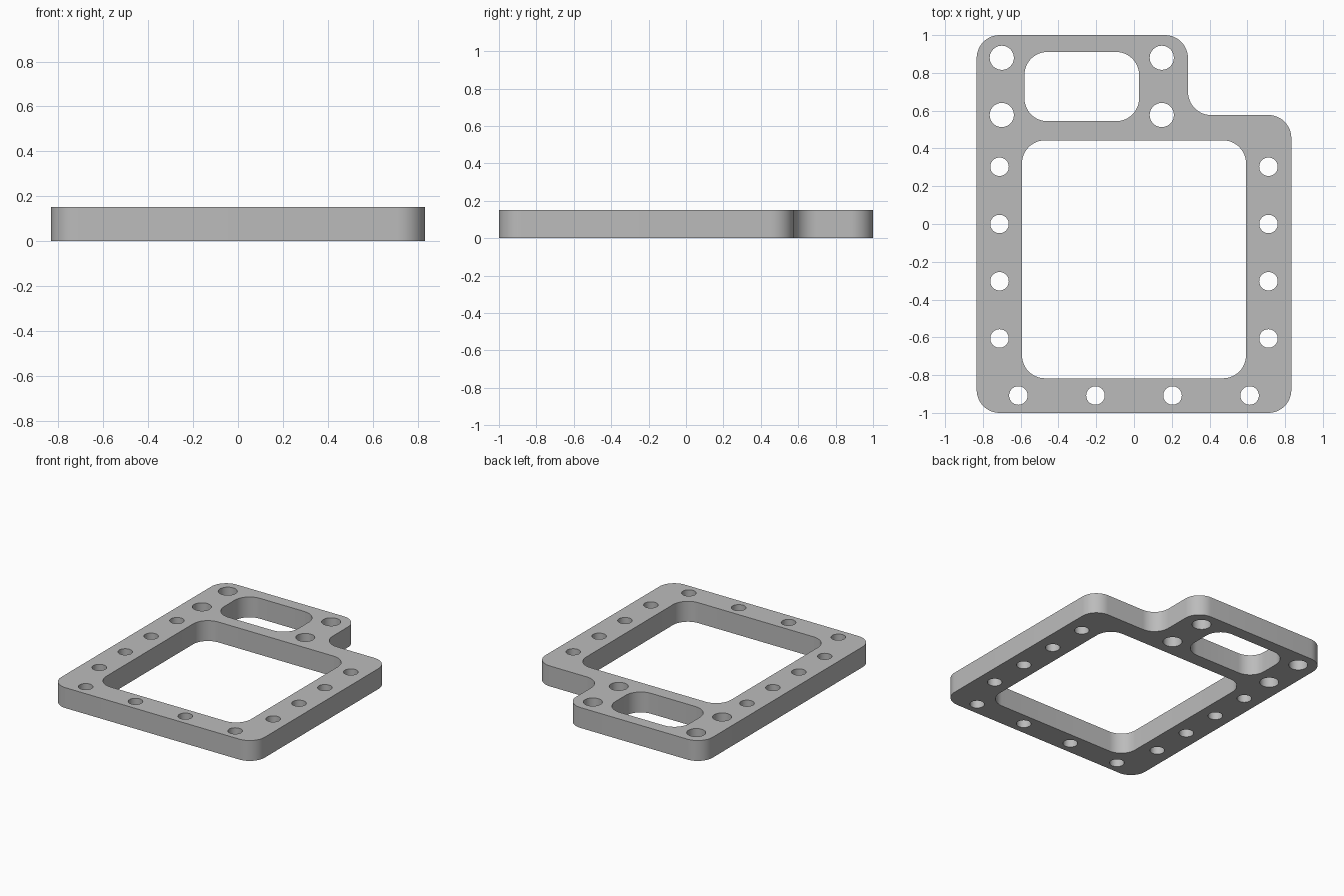
import bpy, bmesh
from math import pi, cos, sin, radians
from mathutils import Vector

cube = bpy.data.objects.get("Cube")
if cube:
    bpy.data.objects.remove(cube, do_unlink=True)

THICK = 0.151
CORNER = 0.122
HALF_W = 0.833


def rounded(points, r, steps=12):
    """Round every right-angled corner of a closed outline, convex or concave."""
    out = []
    for i, p in enumerate(points):
        p = Vector(p)
        a = (Vector(points[i - 1]) - p).normalized() * r
        b = (Vector(points[(i + 1) % len(points)]) - p).normalized() * r
        for k in range(steps + 1):
            t = k / steps * pi / 2
            out.append(p + a * (1 - sin(t)) + b * (1 - cos(t)))
    return out


def rectangle(x0, x1, y0, y1):
    return [(x0, y0), (x1, y0), (x1, y1), (x0, y1)]


def circle(x, y, r, n=40):
    return [Vector((x + r * cos(2 * pi * k / n), y + r * sin(2 * pi * k / n)))
            for k in range(n)]


# Outer outline with the tab at the back, then the two windows
loops = [
    rounded([(-HALF_W, -1), (HALF_W, -1), (HALF_W, 0.577),
             (0.286, 0.577), (0.286, 1), (-HALF_W, 1)], CORNER),
    rounded(rectangle(-0.593, 0.593, -0.817, 0.443), CORNER),
    rounded(rectangle(-0.58, 0.027, 0.544, 0.911), CORNER),
]

# Large holes around the tab window
loops += [circle(x, y, 0.064) for x in (-0.7, 0.147) for y in (0.577, 0.88)]

# Small holes along the sides and the front rail
loops += [circle(s * 0.712, 0.303 - 0.303 * k, 0.049) for s in (-1, 1) for k in range(4)]
loops += [circle(-0.612 + 0.408 * k, -0.908, 0.049) for k in range(4)]

# Fill the profile and extrude it into a plate
bm = bmesh.new()
edges = []
for loop in loops:
    verts = [bm.verts.new((p.x, p.y, 0)) for p in loop]
    edges += [bm.edges.new((verts[i - 1], verts[i])) for i in range(len(verts))]
bmesh.ops.triangle_fill(bm, edges=edges, use_beauty=True, use_dissolve=False)
top = bmesh.ops.extrude_face_region(bm, geom=bm.faces[:], use_keep_orig=True)
bmesh.ops.translate(bm, vec=(0, 0, THICK),
                    verts=[g for g in top["geom"] if isinstance(g, bmesh.types.BMVert)])
bmesh.ops.recalc_face_normals(bm, faces=bm.faces[:])

mesh = bpy.data.meshes.new("mounting_plate")
bm.to_mesh(mesh)
bm.free()
plate = bpy.data.objects.new("mounting_plate", mesh)
bpy.context.collection.objects.link(plate)

# Plain grey material
grey = bpy.data.materials.new("plain grey")
grey.use_nodes = True
colour = (0.5, 0.5, 0.5, 1)
grey.diffuse_color = colour
grey.node_tree.nodes["Principled BSDF"].inputs["Base Color"].default_value = colour
mesh.materials.append(grey)

bpy.ops.object.select_all(action="DESELECT")
plate.select_set(True)
bpy.context.view_layer.objects.active = plate
bpy.ops.object.shade_smooth_by_angle(angle=radians(30))
